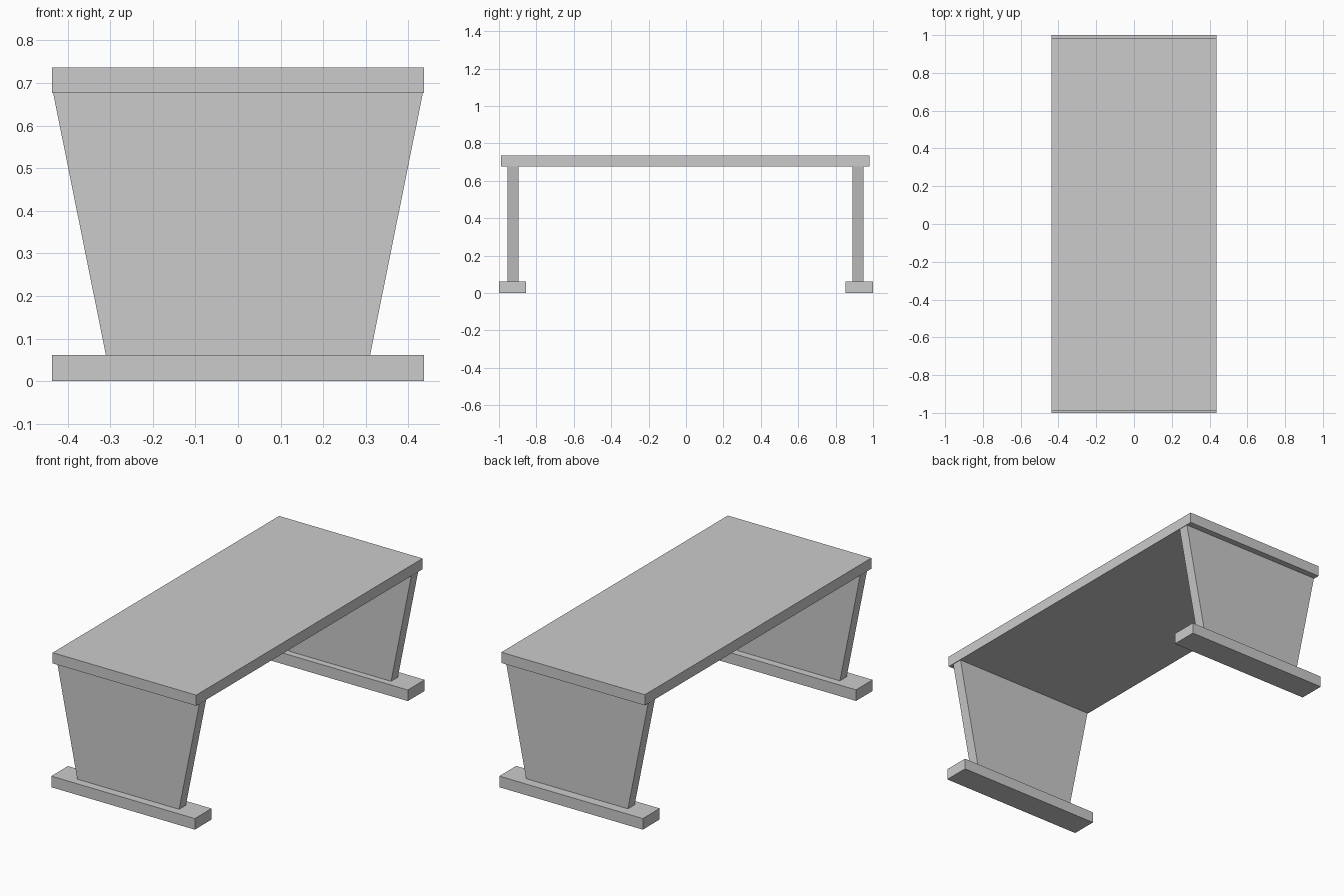
import bpy, bmesh

if "Cube" in bpy.data.objects:
    bpy.data.objects.remove(bpy.data.objects["Cube"])


def slab(name, half_bottom, half_top, y0, y1, z0, z1):
    """Extrude a front-view trapezoid profile from y0 to y1."""
    bm = bmesh.new()
    profile = [(-half_bottom, z0), (half_bottom, z0), (half_top, z1), (-half_top, z1)]
    face = bm.faces.new([bm.verts.new((x, y0, z)) for x, z in profile])
    ext = bmesh.ops.extrude_face_region(bm, geom=[face])
    verts = [g for g in ext["geom"] if isinstance(g, bmesh.types.BMVert)]
    bmesh.ops.translate(bm, verts=verts, vec=(0, y1 - y0, 0))
    bmesh.ops.recalc_face_normals(bm, faces=bm.faces[:])
    mesh = bpy.data.meshes.new(name)
    bm.to_mesh(mesh)
    bm.free()
    obj = bpy.data.objects.new(name, mesh)
    bpy.context.collection.objects.link(obj)
    return obj


HALF_W = 0.437
FOOT_TOP, TOP_UNDER, TOP = 0.061, 0.677, 0.736

# Table top
slab("table_top", HALF_W, HALF_W, -0.988, 0.982, TOP_UNDER, TOP)

# Tapered panel legs standing on foot bars at each end
for end, foot_y, leg_y in (
    ("front", (-1.0, -0.855), (-0.955, -0.896)),
    ("back", (0.853, 1.0), (0.889, 0.948)),
):
    slab(f"{end}_foot", HALF_W, HALF_W, *foot_y, 0.0, FOOT_TOP)
    slab(f"{end}_leg", 0.31, 0.434, *leg_y, FOOT_TOP, TOP_UNDER)
